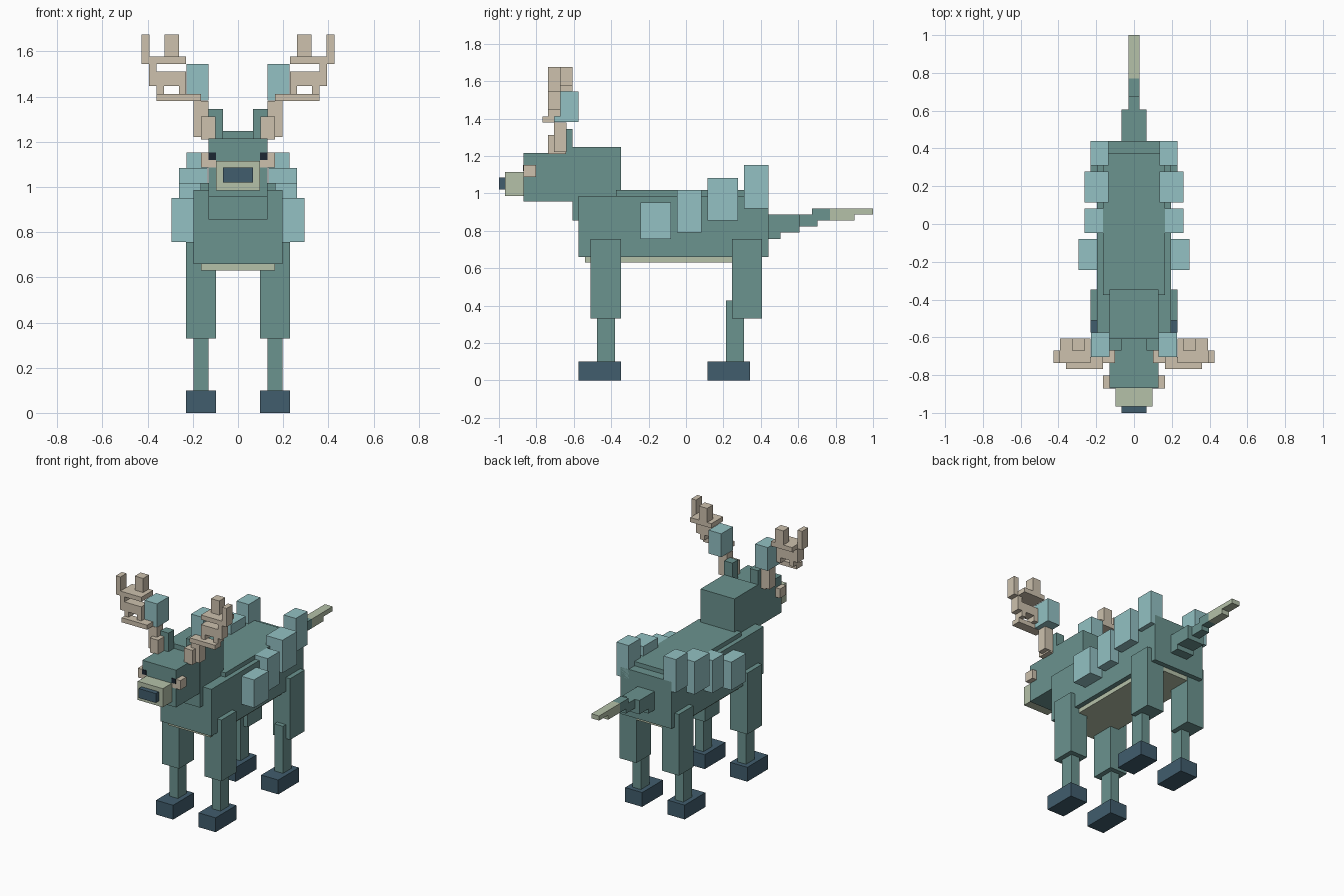
import bpy


def material(name, hex_code):
    rgb = [int(hex_code[i:i + 2], 16) / 255 for i in (0, 2, 4)]
    lin = [((c + 0.055) / 1.055) ** 2.4 if c > 0.04 else c / 12.92 for c in rgb]
    m = bpy.data.materials.new(name)
    m.diffuse_color = (*lin, 1)
    return m


HIDE = material("hide_teal", "6b938f")
PLATE = material("plate_blue", "93c1c3")
PALE = material("pale_green", "b5c1a9")
BONE = material("bone", "cdc1ae")
NAVY = material("navy", "415d6d")
DARK = material("dark", "1c2733")


def box(name, mat, x, y, z):
    """Axis-aligned box from (min, max) ranges."""
    bpy.ops.mesh.primitive_cube_add(size=1, location=[sum(r) / 2 for r in (x, y, z)])
    ob = bpy.context.object
    ob.name = name
    ob.scale = [r[1] - r[0] for r in (x, y, z)]
    bpy.ops.object.transform_apply(location=True, rotation=False, scale=True)
    ob.data.materials.append(mat)
    return ob


def centre(name, mat, half, y, z):
    return box(name, mat, (-half, half), y, z)


def pair(name, mat, x, y, z):
    """Box mirrored across x = 0."""
    ob = box(name, mat, x, y, z)
    ob.modifiers.new("mirror", 'MIRROR').use_axis = (True, False, False)
    return ob


# Torso
centre("body", HIDE, 0.197, (-0.575, 0.44), (0.66, 0.987))
centre("back_slab", HIDE, 0.165, (-0.375, 0.375), (0.95, 1.017))
centre("belly", PALE, 0.163, (-0.54, 0.405), (0.63, 0.67))

# Neck and head
centre("neck", HIDE, 0.131, (-0.608, -0.347), (0.855, 1.248))
centre("head", HIDE, 0.13, (-0.868, -0.59), (0.955, 1.215))
centre("muzzle", PALE, 0.097, (-0.967, -0.86), (0.985, 1.115))
centre("nose", NAVY, 0.066, (-1.0, -0.96), (1.02, 1.085))
pair("eye", DARK, (0.098, 0.13), (-0.872, -0.84), (1.12, 1.152))
pair("cheek", BONE, (0.128, 0.164), (-0.87, -0.803), (1.087, 1.152))
pair("cheek_front", BONE, (0.098, 0.13), (-0.87, -0.84), (1.087, 1.12))
pair("head_knob", HIDE, (0.067, 0.13), (-0.67, -0.607), (1.21, 1.345))

# Antlers: (x range, y range, z range) of each bar
antler = [
    ((0.10, 0.164), (-0.737, -0.642), (1.21, 1.312)),
    ((0.131, 0.197), (-0.705, -0.64), (1.22, 1.38)),
    ((0.164, 0.36), (-0.768, -0.703), (1.38, 1.412)),
    ((0.328, 0.36), (-0.737, -0.67), (1.41, 1.45)),
    ((0.23, 0.262), (-0.737, -0.67), (1.41, 1.45)),
    ((0.23, 0.393), (-0.737, -0.67), (1.447, 1.51)),
    ((0.36, 0.393), (-0.737, -0.67), (1.50, 1.55)),
    ((0.23, 0.393), (-0.737, -0.607), (1.545, 1.577)),
    ((0.392, 0.427), (-0.737, -0.67), (1.545, 1.675)),
    ((0.262, 0.326), (-0.672, -0.607), (1.57, 1.675)),
]
for i, (x, y, z) in enumerate(antler):
    pair(f"antler_bar_{i + 1}", BONE, x, y, z)
pair("antler_leaf", PLATE, (0.131, 0.228), (-0.705, -0.575), (1.382, 1.545))

# Plates along the back
plates = [
    ((0.135, 0.229), (0.31, 0.44), (0.92, 1.152)),
    ((0.135, 0.262), (0.115, 0.278), (0.855, 1.083)),
    ((0.165, 0.262), (-0.047, 0.082), (0.79, 1.017)),
    ((0.195, 0.294), (-0.243, -0.08), (0.757, 0.952)),
]
for i, (x, y, z) in enumerate(plates):
    pair(f"back_plate_{i + 1}", PLATE, x, y, z)

# Legs
for name, thigh, shin, hoof, knee in (
        ("front", (-0.51, -0.347), (-0.475, -0.38), (-0.575, -0.347), 0.40),
        ("rear", (0.246, 0.407), (0.214, 0.311), (0.115, 0.343), 0.428)):
    pair(f"{name}_thigh", HIDE, (0.098, 0.23), thigh, (0.33, 0.757))
    pair(f"{name}_shin", HIDE, (0.131, 0.197), shin, (0.09, knee))
    pair(f"{name}_hoof", NAVY, (0.098, 0.23), hoof, (0, 0.1))

# Tail: half width, y range, z range, colour
tail = [
    (0.065, (0.43, 0.506), (0.757, 0.886), HIDE),
    (0.065, (0.50, 0.607), (0.79, 0.886), HIDE),
    (0.03, (0.60, 0.703), (0.823, 0.886), HIDE),
    (0.03, (0.675, 0.77), (0.855, 0.919), HIDE),
    (0.03, (0.77, 0.90), (0.855, 0.89), PALE),
    (0.03, (0.77, 1.0), (0.887, 0.919), PALE),
]
for i, (half, y, z, mat) in enumerate(tail):
    centre(f"tail_segment_{i + 1}", mat, half, y, z)
